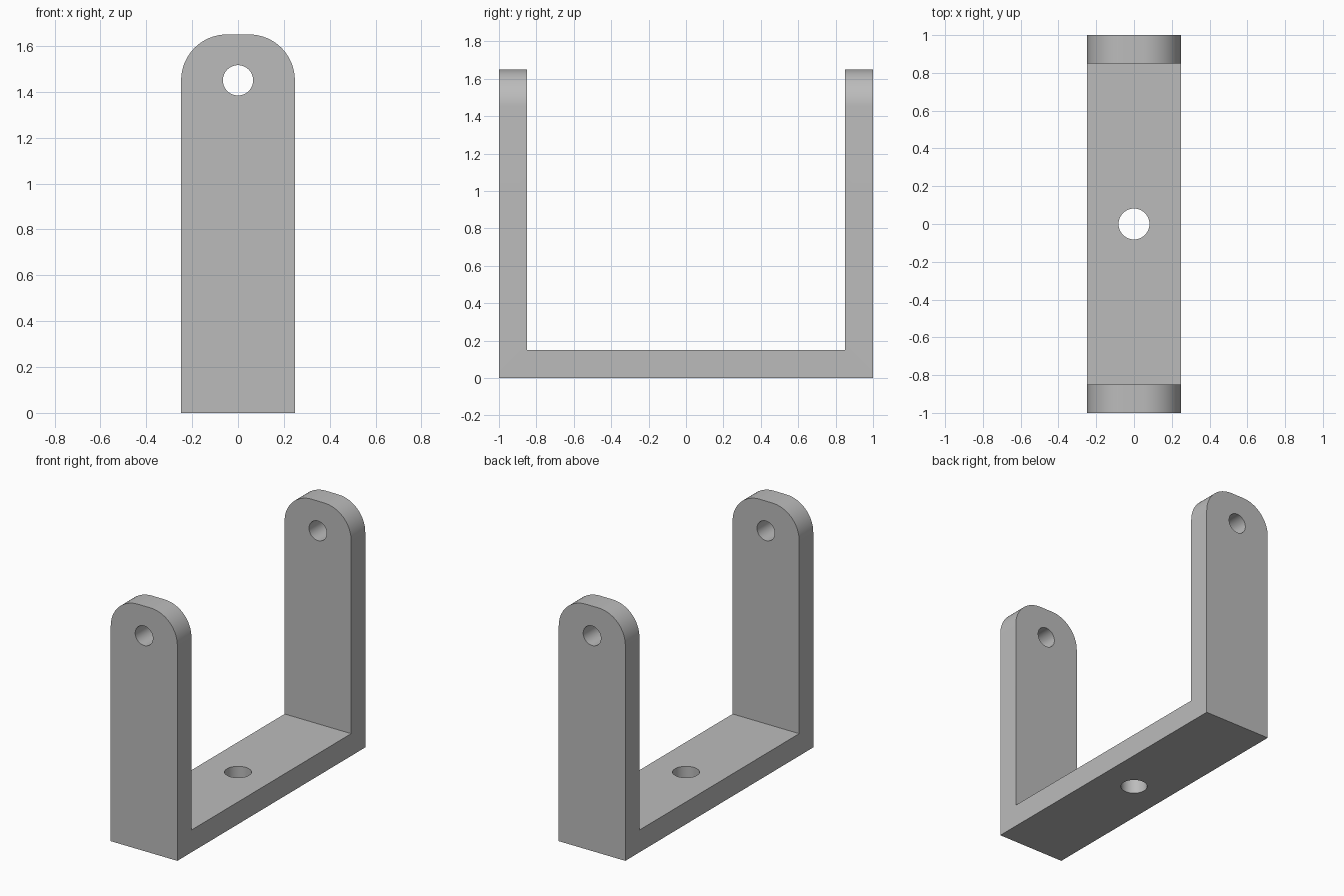
import bpy
import bmesh
import math

HALF_WIDTH, HALF_LENGTH, HEIGHT, WALL = 0.248, 1.0, 1.65, 0.15
CORNER = 0.2

cube = bpy.data.objects.get("Cube")
if cube:
    bpy.data.objects.remove(cube, do_unlink=True)

# Plain grey metal
grey = bpy.data.materials.new("grey_metal")
grey.use_nodes = True
colour = (0.5, 0.5, 0.5, 1)
grey.diffuse_color = colour
grey.node_tree.nodes["Principled BSDF"].inputs["Base Color"].default_value = colour

# U-shaped side profile, extruded across the width
inner = HALF_LENGTH - WALL
half = [(HALF_LENGTH, 0), (HALF_LENGTH, HEIGHT), (inner, HEIGHT), (inner, WALL)]
profile = half + [(-y, z) for y, z in reversed(half)]
bm = bmesh.new()
face = bm.faces.new([bm.verts.new((-HALF_WIDTH, y, z)) for y, z in profile])
extruded = bmesh.ops.extrude_face_region(bm, geom=[face])["geom"]
bmesh.ops.translate(bm, vec=(2 * HALF_WIDTH, 0, 0),
                    verts=[v for v in extruded if isinstance(v, bmesh.types.BMVert)])

# Rounded upper corners of both arms
top_edges = [e for e in bm.edges
             if all(v.co.z > HEIGHT - 0.01 for v in e.verts)
             and abs(e.verts[0].co.x - e.verts[1].co.x) < 0.01]
bmesh.ops.bevel(bm, geom=top_edges, offset=CORNER, offset_type='OFFSET',
                segments=16, profile=0.5, affect='EDGES')
bmesh.ops.recalc_face_normals(bm, faces=bm.faces)
mesh = bpy.data.meshes.new("u_bracket")
bm.to_mesh(mesh)
bm.free()
bracket = bpy.data.objects.new("u_bracket", mesh)
bpy.context.collection.objects.link(bracket)
mesh.materials.append(grey)
bpy.context.view_layer.objects.active = bracket


def drill(radius, depth, location, rotation):
    """Cut a round hole through the bracket."""
    bpy.ops.mesh.primitive_cylinder_add(vertices=48, radius=radius, depth=depth,
                                        location=location, rotation=rotation)
    cutter = bpy.context.object
    cutter.name = "hole_cutter"
    cutter.hide_render = True
    cutter.data.materials.append(grey)
    bpy.context.view_layer.objects.active = bracket
    cut = bracket.modifiers.new("hole", 'BOOLEAN')
    cut.operation = 'DIFFERENCE'
    cut.solver = 'EXACT'
    cut.object = cutter
    bpy.ops.object.modifier_apply(modifier=cut.name)
    bpy.data.objects.remove(cutter, do_unlink=True)


# Pivot holes through both arms, mounting hole in the base
drill(0.066, 3, (0, 0, HEIGHT - CORNER), (math.pi / 2, 0, 0))
drill(0.082, 1, (0, 0, 0), (0, 0, 0))

bpy.ops.object.select_all(action='DESELECT')
bracket.select_set(True)
bpy.ops.object.shade_smooth_by_angle(angle=math.radians(30))
